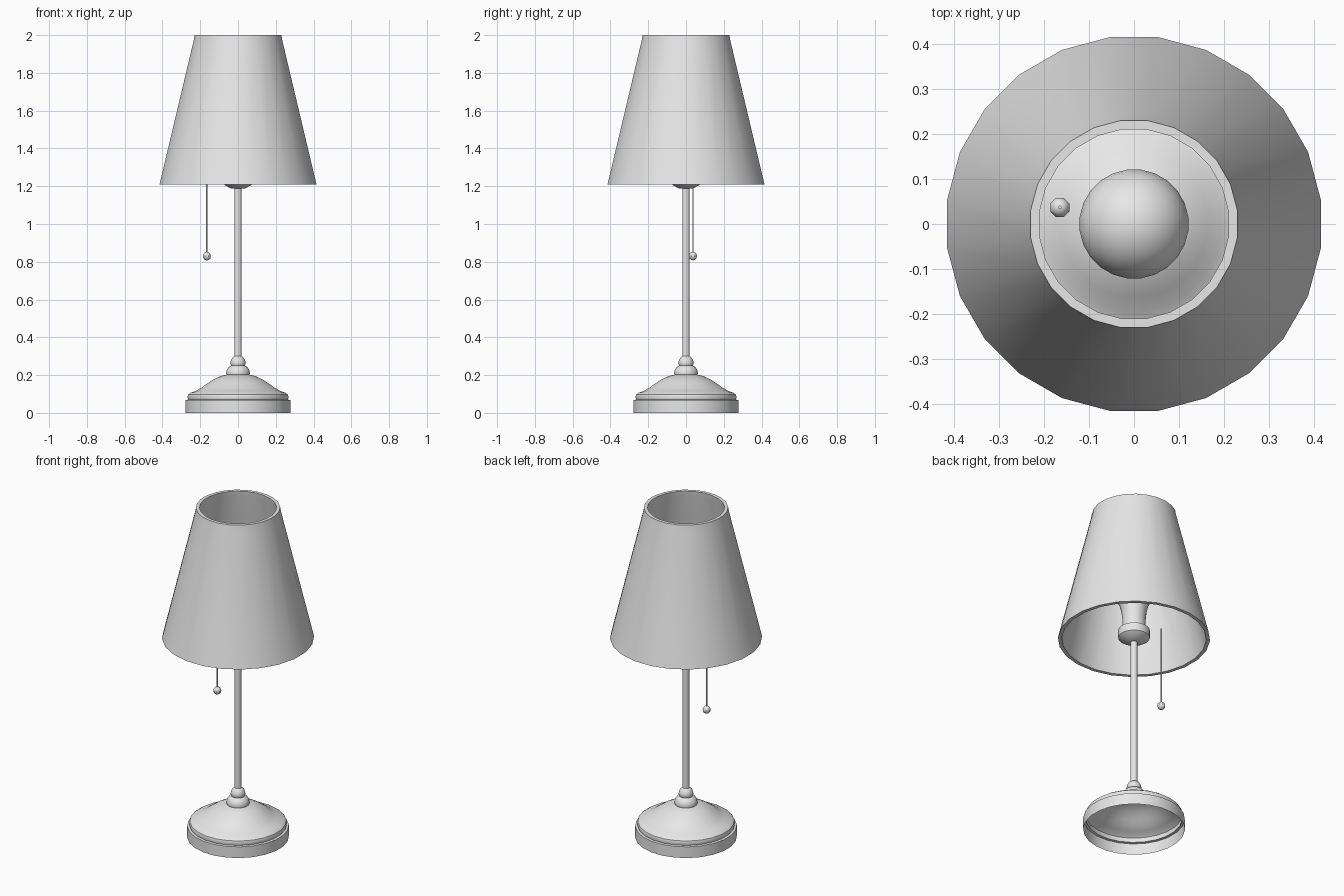
import bpy, bmesh, math

if "Cube" in bpy.data.objects:
    bpy.data.objects.remove(bpy.data.objects["Cube"])

SIDES = 24

grey = bpy.data.materials.new("light_grey")
grey.diffuse_color = (0.8, 0.8, 0.8, 1)
grey.use_nodes = True
grey.node_tree.nodes["Principled BSDF"].inputs["Base Color"].default_value = grey.diffuse_color


def lathe(name, profile, sides=SIDES, center=(0, 0), closed=False):
    """Revolve (radius, height) points around z; radius 0 becomes a pole."""
    bm = bmesh.new()
    rings = []
    for r, z in profile:
        if r == 0:
            rings.append([bm.verts.new((0, 0, z))] * sides)
        else:
            angles = [2 * math.pi * (k + 0.5) / sides for k in range(sides)]
            rings.append([bm.verts.new((r * math.cos(a), r * math.sin(a), z)) for a in angles])
    pairs = list(zip(rings, rings[1:]))
    if closed:
        pairs.append((rings[-1], rings[0]))
    for low, high in pairs:
        for k in range(sides):
            n = (k + 1) % sides
            corners = [low[k], low[n], high[n], high[k]]
            bm.faces.new(list(dict.fromkeys(corners)))
    mesh = bpy.data.meshes.new(name)
    bm.to_mesh(mesh)
    bm.free()
    obj = bpy.data.objects.new(name, mesh)
    obj.location = (center[0], center[1], 0)
    mesh.materials.append(grey)
    bpy.context.collection.objects.link(obj)
    bpy.ops.object.select_all(action='DESELECT')
    obj.select_set(True)
    bpy.context.view_layer.objects.active = obj
    bpy.ops.object.shade_smooth_by_angle(angle=math.radians(35))
    return obj


def arc(radius, z, start, end, steps):
    """Profile points on a circle about the axis, by latitude in degrees."""
    pts = []
    for i in range(steps + 1):
        a = math.radians(start + (end - start) * i / steps)
        r = radius * math.cos(a)
        pts.append((r if r > 1e-6 else 0, z + radius * math.sin(a)))
    return pts


# Hollow foot: band, bead, sweeping dome and two turned knobs
lathe("base", [
    (0.28, 0), (0.28, 0.068), (0.266, 0.07), (0.27, 0.082), (0.266, 0.097),
    (0.252, 0.107), (0.225, 0.117), (0.195, 0.133), (0.165, 0.155),
    (0.135, 0.175), (0.105, 0.19), (0.08, 0.198), (0.062, 0.202),
    (0.064, 0.21), (0.06, 0.228), (0.05, 0.243), (0.036, 0.25),
    (0.041, 0.262), (0.038, 0.278), (0.03, 0.292), (0.019, 0.3)])

# Stem
lathe("pole", [(0.019, 0.29), (0.019, 1.2)])

# Socket cup below the bulb
lathe("socket", [(0, 1.187), (0.036, 1.187), (0.077, 1.21), (0.087, 1.217),
                 (0.087, 1.265), (0.06, 1.27)])

# Bulb: straight neck flaring into a globe
lathe("bulb", [(0.064, 1.265), (0.064, 1.33), (0.069, 1.38), (0.08, 1.425)]
      + arc(0.122, 1.53, -40, 90, 12))

# Tapered shade with wall thickness and a short upright lip
lathe("shade", [(0.419, 1.21), (0.237, 1.97), (0.232, 2.0),
                (0.212, 2.0), (0.216, 1.97), (0.398, 1.21)], closed=True)

# Pull cord and its ball
cord_pos = (-0.165, 0.037)
lathe("pull_cord", [(0, 0.83), (0.004, 0.83), (0.004, 1.32), (0, 1.32)], 8, cord_pos)
lathe("pull_ball", arc(0.023, 0.83, -90, 90, 6), 8, cord_pos)
